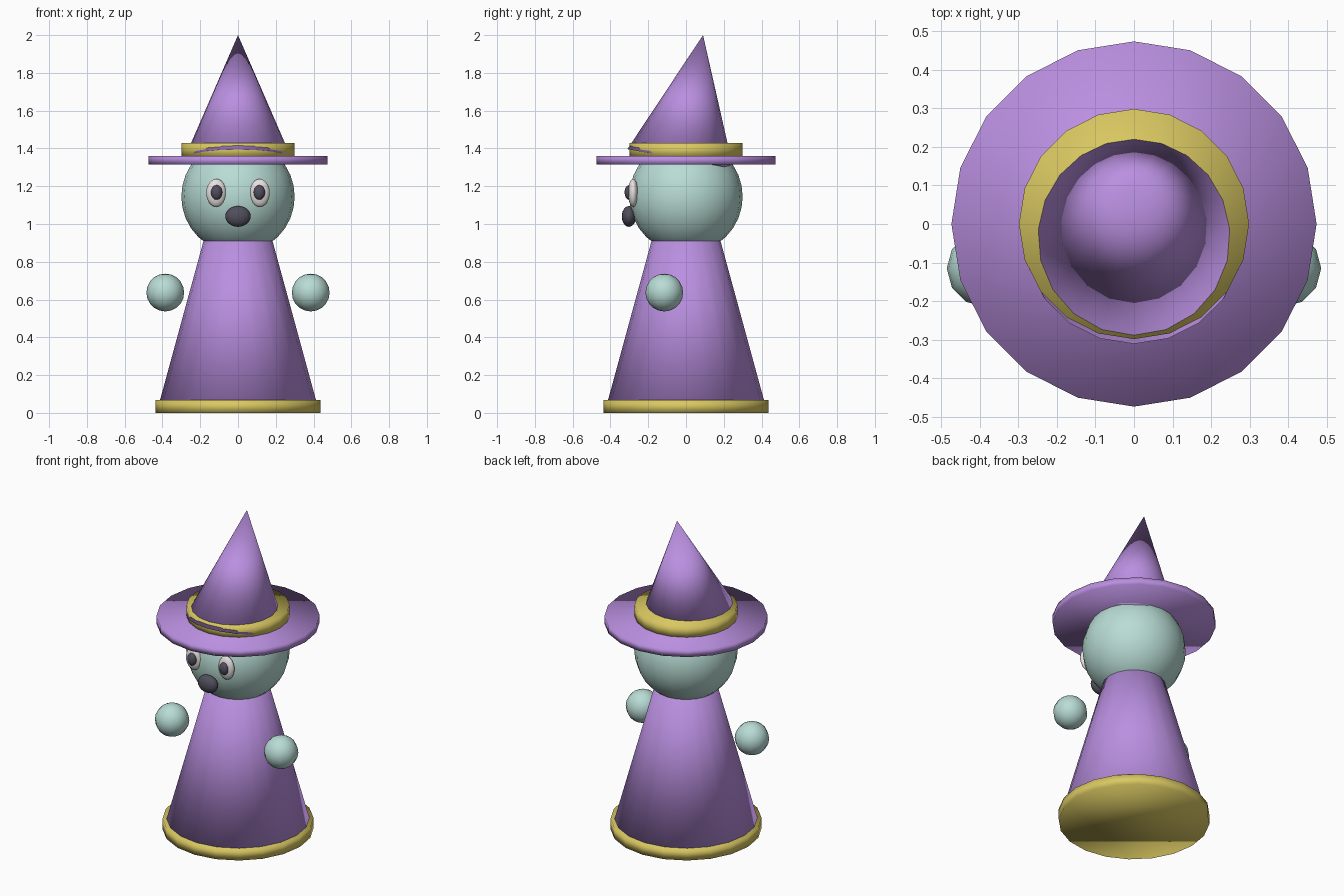
import bpy, bmesh, math
from mathutils import Matrix

if "Cube" in bpy.data.objects:
    bpy.data.objects.remove(bpy.data.objects["Cube"])


def material(name, rgb):
    m = bpy.data.materials.new(name)
    m.diffuse_color = (*rgb, 1)
    m.use_nodes = True
    m.node_tree.nodes["Principled BSDF"].inputs["Base Color"].default_value = m.diffuse_color
    return m


PURPLE = material("purple_cloth", (0.49, 0.275, 0.745))
TEAL = material("pale_teal", (0.48, 0.716, 0.66))
GOLD = material("gold_trim", (0.70, 0.58, 0.122))
WHITE = material("eye_white", (0.80, 0.75, 0.75))
DARK = material("dark_grey", (0.08, 0.076, 0.107))


def finish(name, bm, mat):
    me = bpy.data.meshes.new(name)
    bm.to_mesh(me)
    bm.free()
    for p in me.polygons:
        p.use_smooth = True  # soft toy look, no hard shading edges
    me.materials.append(mat)
    ob = bpy.data.objects.new(name, me)
    bpy.context.collection.objects.link(ob)
    return ob


def cone(name, mat, r1, r2, z0, z1, segments=20):
    """Upright cone, frustum or disc between two heights."""
    bm = bmesh.new()
    bmesh.ops.create_cone(bm, cap_ends=True, segments=segments,
                          radius1=r1, radius2=r2, depth=z1 - z0,
                          matrix=Matrix.Translation((0, 0, (z0 + z1) / 2)))
    return finish(name, bm, mat)


def ball(name, mat, center, radii, segments=16, rings=12):
    """Ellipsoid with its own radius on each axis."""
    bm = bmesh.new()
    bmesh.ops.create_uvsphere(bm, u_segments=segments, v_segments=rings, radius=1,
                              matrix=Matrix.Translation(center) @ Matrix.Diagonal((*radii, 1)))
    return finish(name, bm, mat)


# Robe and its hem
cone("robe", PURPLE, 0.43, 0.15, 0.005, 1.03)
cone("robe_hem", GOLD, 0.437, 0.437, 0.0, 0.067)

# Head and nose
ball("head", TEAL, (0, 0, 1.145), (0.3, 0.3, 0.3), 20, 16)
ball("nose", DARK, (0, -0.302, 1.04), (0.067, 0.038, 0.055))

# Paired eyes and hands
for side, s in (("left", -1), ("right", 1)):
    ball(side + "_eye", WHITE, (s * 0.115, -0.28, 1.165), (0.053, 0.027, 0.074))
    ball(side + "_pupil", DARK, (s * 0.113, -0.301, 1.167), (0.03, 0.024, 0.039))
    ball(side + "_hand", TEAL, (s * 0.385, -0.115, 0.637), (0.1, 0.1, 0.1), 12, 10)

# Hat: flat brim, band and a pointed crown leaning back
cone("hat_brim", PURPLE, 0.473, 0.473, 1.315, 1.36)
cone("hat_band", GOLD, 0.298, 0.298, 1.35, 1.43)
crown = cone("hat_crown", PURPLE, 0.285, 0.0, 0.0, 0.666)
crown.data.transform(Matrix.Translation((0, -0.03, 1.345))
                     @ Matrix.Rotation(math.radians(-10.4), 4, 'X'))
